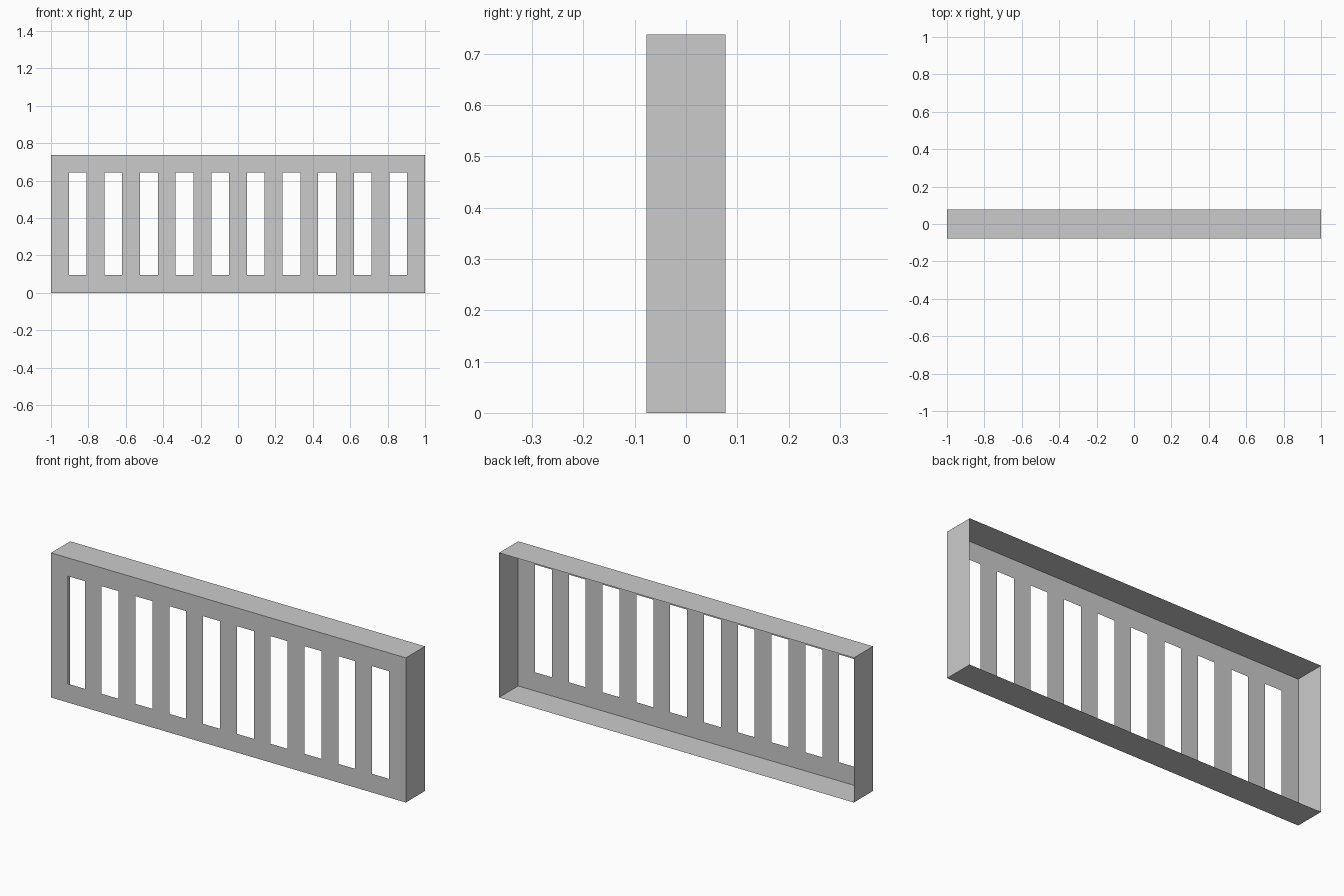
import bpy, bmesh

if "Cube" in bpy.data.objects:
    bpy.data.objects.remove(bpy.data.objects["Cube"])

W, H, D = 2.0, 0.737, 0.154      # overall width, height, depth
SLOTS = 10
STEP = W / (2 * SLOTS + 1)       # bar width = slot width = border width


def make_object(name, quads):
    """Object from a list of quads, sharing coincident corners."""
    bm = bmesh.new()
    for quad in quads:
        bm.faces.new([bm.verts.new(p) for p in quad])
    bmesh.ops.remove_doubles(bm, verts=bm.verts[:], dist=1e-5)
    mesh = bpy.data.meshes.new(name)
    bm.to_mesh(mesh)
    bm.free()
    obj = bpy.data.objects.new(name, mesh)
    bpy.context.collection.objects.link(obj)
    return obj


# Slotted front sheet: grid of cells, skipping every second cell of the middle row
xs = [-W / 2 + i * STEP for i in range(2 * SLOTS + 2)]
zs = [0, STEP, H - STEP + 0.002, H]
y0, y1 = -D / 2, D / 2
cells = []
for i, (xa, xb) in enumerate(zip(xs, xs[1:])):
    for j, (za, zb) in enumerate(zip(zs, zs[1:])):
        if j == 1 and i % 2 == 1:
            continue
        cells.append([(xa, y0, za), (xb, y0, za), (xb, y0, zb), (xa, y0, zb)])
make_object("slotted_front", cells)

# Thin surrounding rim, open at the back
corners = [(-W / 2, 0), (W / 2, 0), (W / 2, H), (-W / 2, H)]
walls = []
for (xa, za), (xb, zb) in zip(corners, corners[1:] + corners[:1]):
    walls.append([(xa, y0, za), (xa, y1, za), (xb, y1, zb), (xb, y0, zb)])
make_object("outer_rim", walls)
